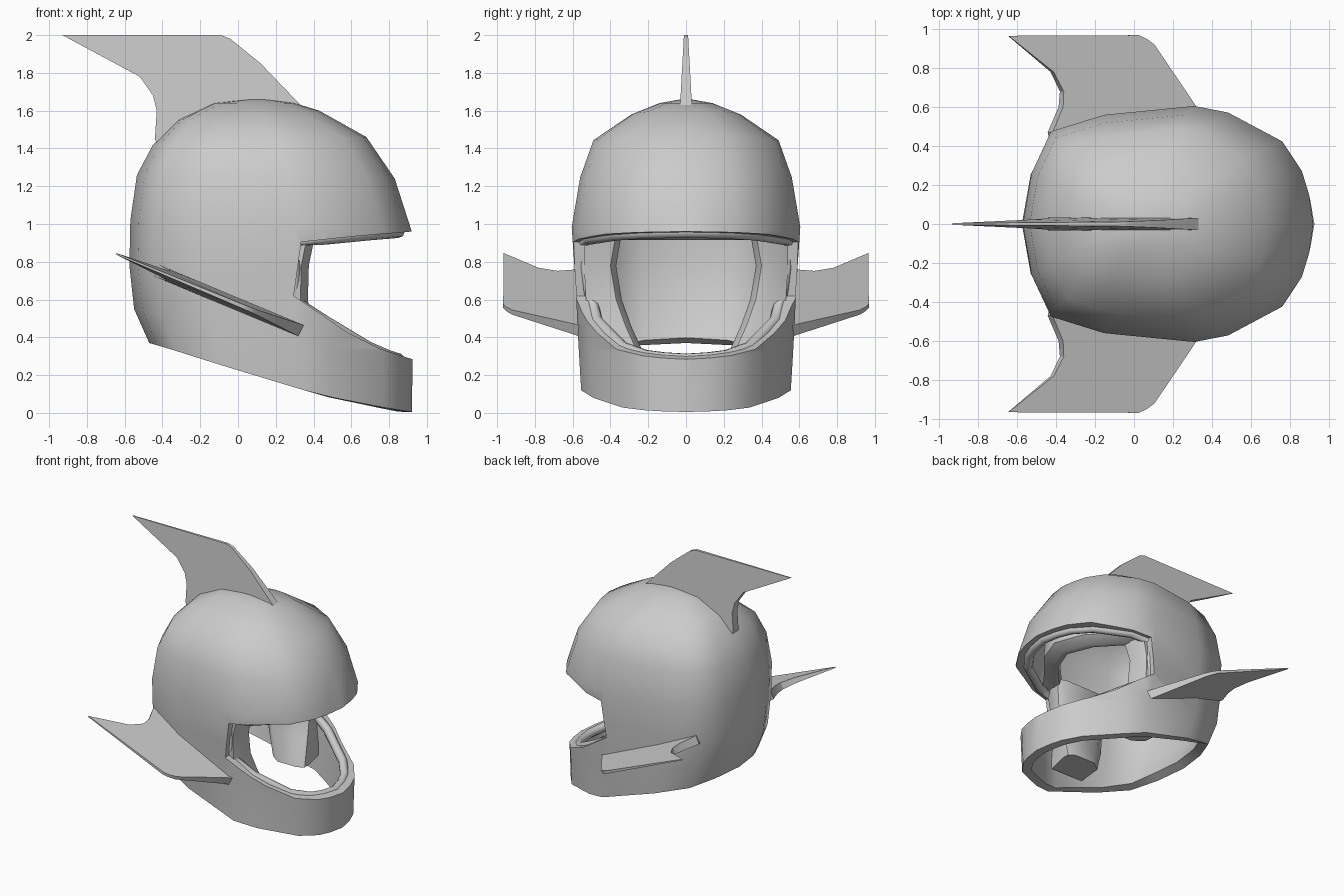
import bpy, bmesh, math
from mathutils import Vector

if "Cube" in bpy.data.objects:
    bpy.data.objects.remove(bpy.data.objects["Cube"])


def make_object(name, bm):
    bmesh.ops.recalc_face_normals(bm, faces=bm.faces[:])
    me = bpy.data.meshes.new(name)
    bm.to_mesh(me)
    bm.free()
    ob = bpy.data.objects.new(name, me)
    bpy.context.collection.objects.link(ob)
    return ob


def smooth(ob, angle):
    bpy.ops.object.select_all(action='DESELECT')
    ob.select_set(True)
    bpy.context.view_layer.objects.active = ob
    bpy.ops.object.shade_smooth_by_angle(angle=math.radians(angle))


def loft(bm, rings, cap_ends):
    loops = [[bm.verts.new(p) for p in r] for r in rings]
    n = len(loops[0])
    for a, b in zip(loops, loops[1:]):
        for i in range(n):
            bm.faces.new((a[i], a[(i + 1) % n], b[(i + 1) % n], b[i]))
    if cap_ends:
        bm.faces.new(loops[0])
        bm.faces.new(loops[-1])
    return loops


def interp(x, pts):
    for (x0, z0), (x1, z1) in zip(pts, pts[1:]):
        if x <= x1:
            return z0 + (z1 - z0) * (x - x0) / (x1 - x0)
    return pts[-1][1]


# helmet shell: plan outline scaled through tilted levels, chin drawn narrower
half = [(1, 0), (.985, .25), (.96, .45), (.893, .70), (.706, .945), (.59, 1),
        (.28, .925), (.097, .785), (.03, .43), (0, 0)]
plan = half + [(u, -v) for u, v in half[-2:0:-1]]
# back x, back z, front x, front z, half width, sag, front narrowing
levels = [(-.47, .37, .92, .005, .555, .035, .87), (-.55, .55, .925, .285, .57, .02, .9),
          (-.575, .78, .925, .62, .585, 0, .96), (-.57, 1.02, .92, .96, .605, 0, 1),
          (-.535, 1.26, .83, 1.24, .56, 0, 1), (-.45, 1.42, .68, 1.46, .49, 0, 1),
          (-.32, 1.55, .43, 1.60, .29, 0, 1), (-.13, 1.64, .30, 1.64, .14, 0, 1)]
rings = [[(xb + u * (xf - xb),
           v * w * (k if u > .8 else (1 + k) / 2 if u > .65 else 1),
           zb + u * (zf - zb) - sag * math.sin(math.pi * u ** 1.4))
          for u, v in plan] for xb, zb, xf, zf, w, sag, k in levels]
bm = bmesh.new()
top = loft(bm, rings, False)[-1]
pole = bm.verts.new((.11, 0, 1.665))
for i in range(len(top)):
    bm.faces.new((top[i], top[(i + 1) % len(top)], pole))
shell = make_object("helmet_shell", bm)
if shell.data.polygons[-1].normal.z < 0:
    shell.data.flip_normals()

# visor opening cutter
upper = [(.335, .905), (.62, .935), (.92, .96), (1.2, .975)]
lower = [(.295, .62), (.40, .55), (.58, .425), (.75, .34), (.92, .285), (1.2, .25)]
bm = bmesh.new()
loft(bm, [[(x, y, z) for x, z in upper[::-1] + lower] for y in (-1, 1)], True)
cutter = make_object("visor_cutter", bm)
cutter.hide_render = True

solid = shell.modifiers.new("thickness", 'SOLIDIFY')
solid.thickness = .07
solid.offset = -1
cut = shell.modifiers.new("visor", 'BOOLEAN')
cut.object = cutter
cut.solver = 'EXACT'
bpy.context.view_layer.update()
shell_mesh = bpy.data.meshes.new_from_object(
    shell.evaluated_get(bpy.context.evaluated_depsgraph_get()))
shell.modifiers.clear()
shell.data = shell_mesh
bpy.data.objects.remove(cutter)
smooth(shell, 55)

# rounded trim running just inside the visor opening
top_run, low_run = [], []
for u, v in half[:6]:
    x = -.575 + u * 1.495 - .05 * (u > .8) - .02
    y = v * .60 - .055 * min(1, v * 1.5)
    top_run.append((x, y, interp(x, upper) + .005))
    low_run.append((x, y * .92, interp(x, lower) - .025))
side = top_run + [(.30, .53, .77)] + low_run[::-1]
path = side + [(x, -y, z) for x, y, z in side[-2:0:-1]]
cu = bpy.data.curves.new("visor_trim", 'CURVE')
cu.dimensions = '3D'
cu.bevel_depth = .033
cu.bevel_resolution = 2
sp = cu.splines.new('POLY')
sp.points.add(len(path) - 1)
for p, co in zip(sp.points, path):
    p.co = (*co, 1)
sp.use_cyclic_u = True
trim = bpy.data.objects.new("visor_trim", cu)
bpy.context.collection.objects.link(trim)


# fins: flat outline with thickness tapering towards the outer edge
def fin(name, outline, place, normal, base, tip):
    bm = bmesh.new()
    n = Vector(normal)
    sides = []
    for s in (-1, 1):
        pts = []
        for i, (a, b) in enumerate(outline):
            t = min(max((b - base) / (tip - base), 0), 1)
            h = .004 if i == 0 else .033 - .022 * t
            pts.append(Vector(place(a, b)) + n * h * s)
        sides.append(pts)
    loft(bm, sides, True)
    smooth(make_object(name, bm), 30)


fin("top_fin", [(-.93, 2), (-.09, 2), (-.04, 1.98), (.12, 1.85), (.35, 1.61),
                (.33, 1.57), (.11, 1.62), (-.2, 1.57), (-.42, 1.40), (-.44, 1.45),
                (-.43, 1.6), (-.45, 1.68), (-.52, 1.78)],
    lambda a, b: (a, 0, b), (0, 1, 0), 1.6, 2)

side_outline = [(-.645, .965), (.02, .968), (.06, .95), (.10, .92), (.31, .60),
                (.355, .54), (-.13, .51), (-.42, .43), (-.43, .47),
                (-.375, .60), (-.37, .68), (-.42, .78)]
for label, s in (("left", 1), ("right", -1)):
    fin(label + "_side_fin", side_outline,
        lambda a, b: (a, b * s, .574 - .416 * a), (.384, 0, .923), .55, .965)

# cheek pads: z, back x, front x, inner y, outer y
pad = [(.26, .10, .42, .21, .47), (.35, .06, .41, .24, .50), (.46, 0, .39, .29, .51),
       (.60, -.05, .37, .34, .53), (.78, -.06, .375, .37, .54), (.95, -.06, .41, .34, .54)]
for label, s in (("left", 1), ("right", -1)):
    bm = bmesh.new()
    loft(bm, [[(xb, yo * s, z), (xb + .02, (yi + .06) * s, z), (xb + .1, yi * s, z),
               (xf - .05, yi * s, z), (xf, (yi + .03) * s, z), (xf, (yi + .09) * s, z),
               (xf - .04, yo * s, z)]
              for z, xb, xf, yi, yo in pad], True)
    smooth(make_object(label + "_cheek_pad", bm), 50)

# brow pad arching forward between the cheek pads, rising into the shell front
bm = bmesh.new()
arch = [(.50, .90, .34), (.35, .915, .46), (.2, .915, .60), (0, .915, .68)]
arch += [(-y, z, x) for y, z, x in arch[-2::-1]]
loft(bm, [[(x - .05, y, z), (x, y, z), (x + .07, y * 1.08, z + .05),
           (x + .06, y * 1.06, z + .2), (x - .02, y, z + .2), (x - .07, y, z + .05)]
          for y, z, x in arch], True)
smooth(make_object("brow_pad", bm), 50)
